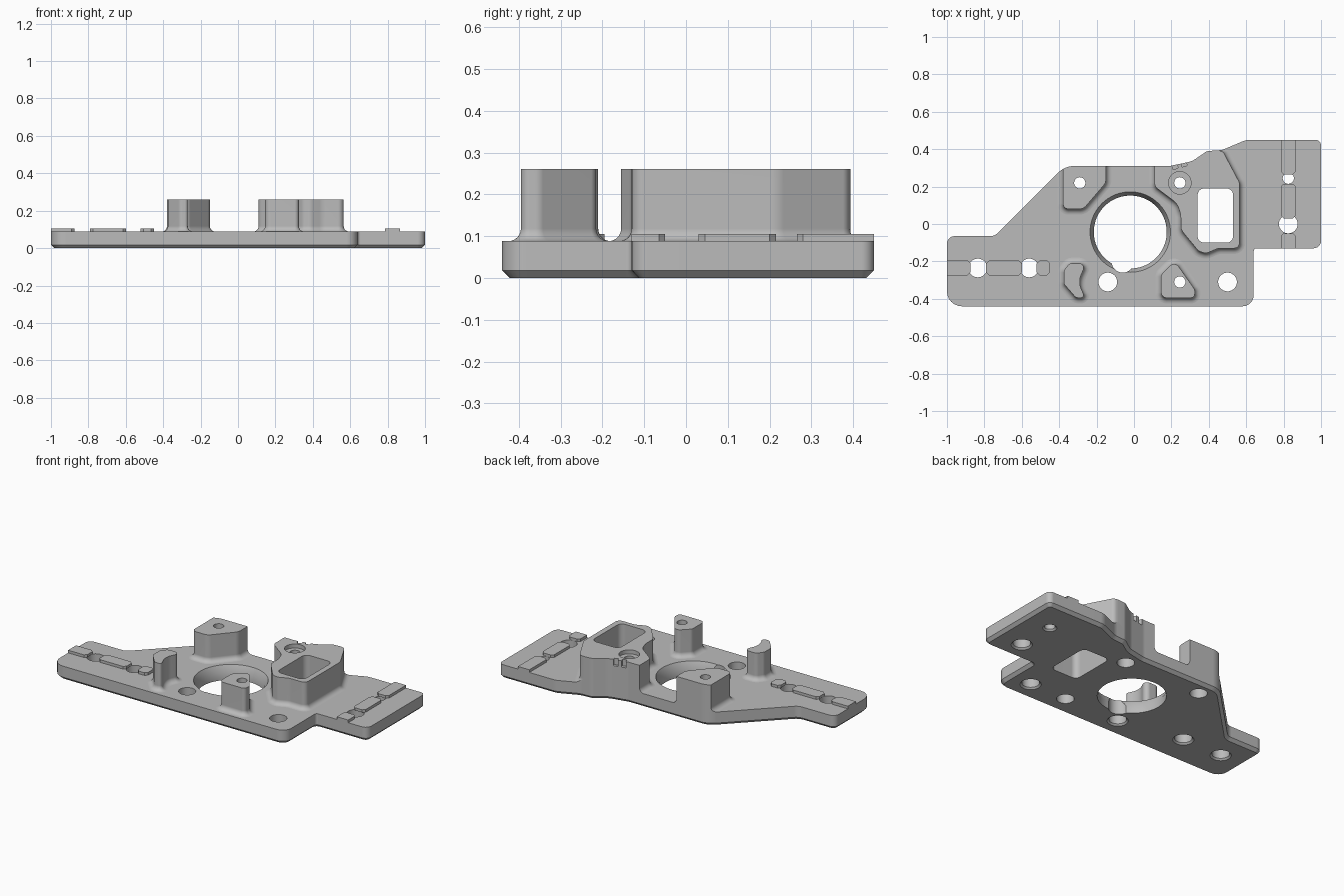
import bpy, bmesh, math
from mathutils import Vector

if "Cube" in bpy.data.objects:
    bpy.data.objects.remove(bpy.data.objects["Cube"], do_unlink=True)

TOP, BOSS_TOP, PAD_TOP = 0.088, 0.26, 0.105

grey = bpy.data.materials.new("machined_grey")
grey.use_nodes = True
grey.diffuse_color = (0.5, 0.5, 0.5, 1)
grey.node_tree.nodes["Principled BSDF"].inputs["Base Color"].default_value = (0.5, 0.5, 0.5, 1)


def rounded(corners, steps=6):
    """Counter-clockwise outline from (x, y, radius) corners."""
    out = []
    for i, (x, y, r) in enumerate(corners):
        p = Vector((x, y))
        a = Vector(corners[i - 1][:2]) - p
        b = Vector(corners[(i + 1) % len(corners)][:2]) - p
        if r == 0:
            out.append(p)
            continue
        half = a.angle(b) / 2
        t = min(r / math.tan(half), 0.48 * a.length, 0.48 * b.length)
        r = t * math.tan(half)
        centre = p + (a.normalized() + b.normalized()).normalized() * (r / math.sin(half))
        start = p + a.normalized() * t - centre
        end = p + b.normalized() * t - centre
        turn = math.atan2(start.x * end.y - start.y * end.x, start.dot(end))
        for k in range(steps + 1):
            c, s = math.cos(turn * k / steps), math.sin(turn * k / steps)
            out.append(centre + Vector((start.x * c - start.y * s, start.x * s + start.y * c)))
    return out


def offset(outline, d):
    out = []
    for i, p in enumerate(outline):
        e1 = (p - outline[i - 1]).normalized()
        e2 = (outline[(i + 1) % len(outline)] - p).normalized()
        n1, n2 = Vector((e1.y, -e1.x)), Vector((e2.y, -e2.x))
        out.append(p + (n1 + n2) * (d / (1 + n1.dot(n2))))
    return out


def circle(x, y, r, n=48):
    return [Vector((x + r * math.cos(math.tau * k / n), y + r * math.sin(math.tau * k / n)))
            for k in range(n)]


def solid(name, rings):
    """Closed solid lofted through (outline, z) rings, lowest first."""
    bm = bmesh.new()
    loops = [[bm.verts.new((p.x, p.y, z)) for p in outline] for outline, z in rings]
    for low, high in zip(loops, loops[1:]):
        for i in range(len(low)):
            bm.faces.new((low[i - 1], low[i], high[i], high[i - 1]))
    bm.faces.new(loops[0][::-1])
    bm.faces.new(loops[-1])
    bmesh.ops.recalc_face_normals(bm, faces=bm.faces)
    mesh = bpy.data.meshes.new(name)
    bm.to_mesh(mesh)
    bm.free()
    mesh.materials.append(grey)
    obj = bpy.data.objects.new(name, mesh)
    bpy.context.collection.objects.link(obj)
    return obj


def prism(name, outline, z0, z1):
    return solid(name, [(outline, z0), (outline, z1)])


def box(x0, x1, y0, y1, r, steps=6):
    return rounded([(x0, y0, r), (x1, y0, r), (x1, y1, r), (x0, y1, r)], steps)


def boolean(obj, tool, operation):
    mod = obj.modifiers.new("cut", 'BOOLEAN')
    mod.operation, mod.solver, mod.object = operation, 'EXACT', tool
    bpy.context.view_layer.objects.active = obj
    bpy.ops.object.modifier_apply(modifier=mod.name)


# Base plate with a chamfered lower edge
plate_outline = rounded([
    (-1, -0.44, 0.08), (0.64, -0.44, 0.06), (0.64, -0.13, 0.015), (1, -0.13, 0.04),
    (1, 0.45, 0.03), (0.6, 0.45, 0.1), (0.47, 0.395, 0.1), (0.39, 0.39, 0.05),
    (0.31, 0.335, 0.1), (0.19, 0.31, 0.1), (-0.37, 0.31, 0.12), (-0.745, -0.065, 0.06),
    (-1, -0.065, 0.04)])
plate = solid("base_plate", [(offset(plate_outline, -0.018), 0), (plate_outline, 0.018),
                             (plate_outline, TOP)])
limit = prism("outline_limit", plate_outline, -0.1, 0.4)


# Raised bosses with a fillet at the foot, trimmed to the plate edge
def boss(name, corners):
    outline, r = rounded(corners), 0.03
    rings = []
    for k in range(7):
        t = math.pi / 2 * k / 6
        rings.append((offset(outline, r * (1 - math.sin(t))), TOP + r * (1 - math.cos(t))))
    obj = solid(name, rings + [(outline, BOSS_TOP)])
    boolean(obj, limit, 'INTERSECT')
    return obj


rear_boss = boss("rear_right_boss", [
    (-0.38, 0.08, 0.03), (-0.27, 0.08, 0.05), (-0.15, 0.22, 0.05), (-0.15, 0.36, 0),
    (-0.38, 0.36, 0)])
large_boss = boss("large_pocket_boss", [
    (0.11, 0.2, 0.04), (0.23, 0.11, 0.08), (0.25, 0.05, 0.1), (0.25, -0.03, 0.06),
    (0.345, -0.145, 0.04), (0.385, -0.158, 0.04), (0.45, -0.13, 0.08), (0.565, -0.13, 0.03),
    (0.565, 0.22, 0.06), (0.475, 0.39, 0.03), (0.38, 0.4, 0), (0.3, 0.45, 0), (0.11, 0.45, 0)])
curved_boss = boss("front_right_boss", [
    (-0.375, -0.32, 0.03), (-0.31, -0.395, 0.03), (-0.26, -0.395, 0.02), (-0.3, -0.31, 0.2),
    (-0.255, -0.21, 0.025), (-0.345, -0.21, 0.03), (-0.375, -0.25, 0.03)])
front_boss = boss("front_left_boss", [
    (0.145, -0.395, 0.03), (0.325, -0.395, 0.03), (0.325, -0.35, 0.03), (0.23, -0.215, 0.03),
    (0.2, -0.215, 0.03), (0.145, -0.27, 0.03)])

# Raised locating pads along the two strips
pads = []
for i, (x0, x1) in enumerate([(-1.05, -0.875), (-0.79, -0.6), (-0.52, -0.45)]):
    pads.append(prism(f"right_pad_{i + 1}", box(x0, x1, -0.275, -0.195, 0.015, 1), TOP, PAD_TOP))
for i, (y0, y1) in enumerate([(-0.18, -0.05), (0.03, 0.215), (0.265, 0.5)]):
    pads.append(prism(f"left_pad_{i + 1}", box(0.785, 0.865, y0, y1, 0.015, 1), TOP, PAD_TOP))
for pad in pads:
    boolean(pad, limit, 'INTERSECT')

bpy.data.objects.remove(limit, do_unlink=True)


def cut(objs, tool):
    for obj in objs:
        boolean(obj, tool, 'DIFFERENCE')
    bpy.data.objects.remove(tool, do_unlink=True)


def hole(objs, x, y, r):
    """Through hole with a small chamfer underneath."""
    cut(objs, solid("hole_cutter", [(circle(x, y, r + 0.011), -0.001), (circle(x, y, r), 0.01),
                                    (circle(x, y, r), 0.4)]))


# Plain screw holes
for x, y, r in [(-0.835, -0.235, 0.05), (-0.56, -0.235, 0.05), (-0.14, -0.31, 0.05),
                (0.5, -0.31, 0.05), (0.825, 0, 0.05), (0.825, 0.245, 0.03)]:
    hole([plate], x, y, r)

# Boss holes, opened wider underneath
for obj, x, y in [(rear_boss, -0.29, 0.22), (large_boss, 0.245, 0.22), (front_boss, 0.245, -0.31)]:
    hole([plate, obj], x, y, 0.03)
    cut([plate], prism("counterbore_cutter", circle(x, y, 0.05), -0.1, 0.065))
cut([large_boss], prism("recess_cutter", circle(0.245, 0.22, 0.06), BOSS_TOP - 0.025, 0.4))

# Central bore with a flared mouth and a small relief
cx, cy = -0.02, -0.043
cut([plate], solid("bore_cutter", [(circle(cx, cy, 0.195, 96), -0.1), (circle(cx, cy, 0.195, 96), 0.045),
                                   (circle(cx, cy, 0.215, 96), TOP), (circle(cx, cy, 0.215, 96), 0.4)]))
cut([plate], prism("relief_cutter", circle(-0.06, -0.2, 0.06), -0.1, 0.4))

# Rectangular pocket through the large boss
cut([plate, large_boss], prism("pocket_cutter", box(0.34, 0.53, -0.1, 0.19, 0.035), -0.1, 0.4))

# Two notches in the rear rim of the large boss
for x, y in [(0.218, 0.312), (0.266, 0.326)]:
    notch = prism("notch_cutter", box(-0.014, 0.014, -0.018, 0.04, 0), BOSS_TOP - 0.04, 0.4)
    notch.location = (x, y, 0)
    notch.rotation_euler.z = math.radians(18)
    bpy.context.view_layer.update()
    cut([large_boss], notch)

# Smooth curved walls, keep edges crisp and flat faces flat
for obj in [plate, rear_boss, large_boss, curved_boss, front_boss] + pads:
    bpy.ops.object.select_all(action='DESELECT')
    obj.select_set(True)
    bpy.context.view_layer.objects.active = obj
    bpy.ops.object.shade_smooth_by_angle(angle=math.radians(30))
    mod = obj.modifiers.new("flat_faces", 'WEIGHTED_NORMAL')
    mod.keep_sharp = True
